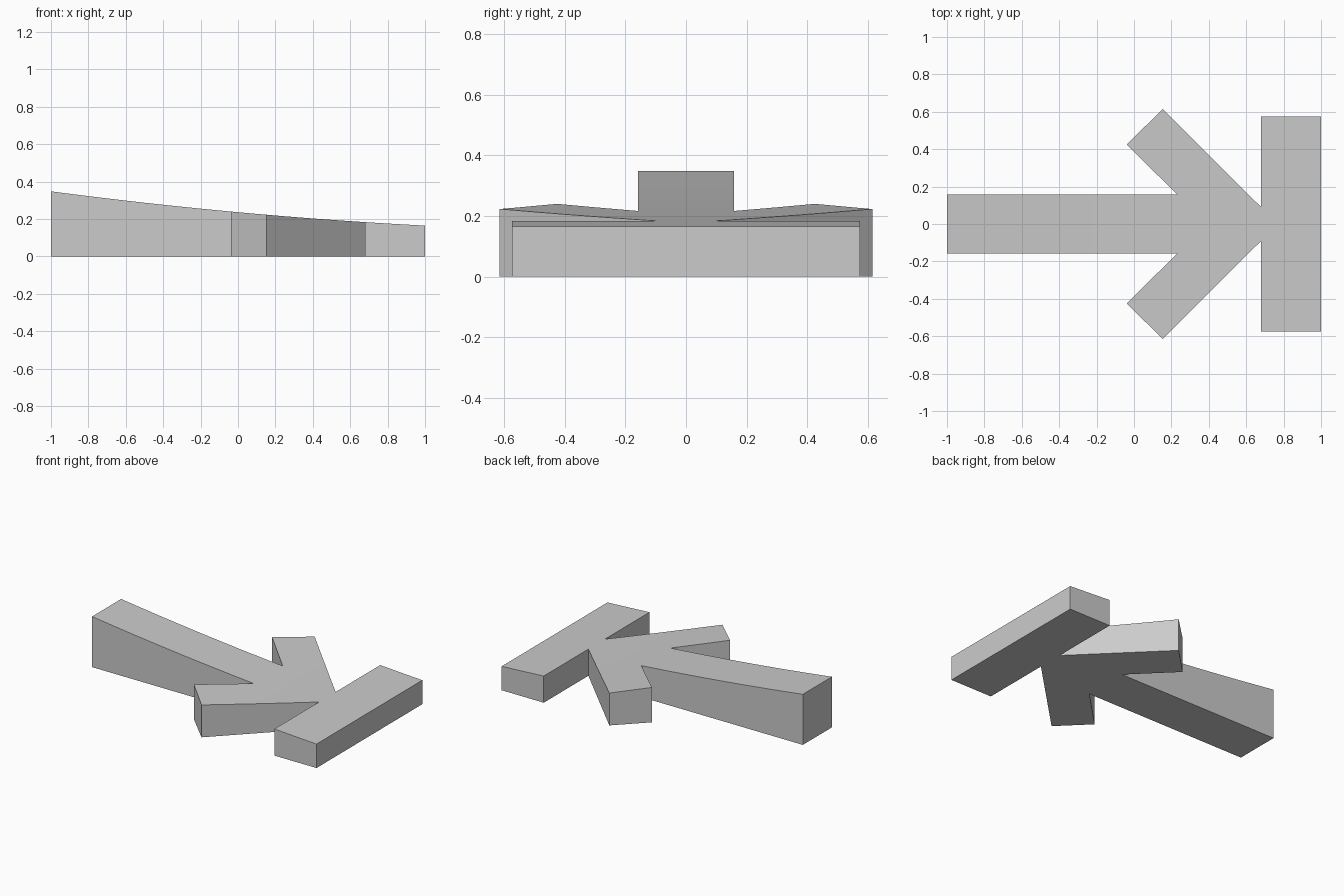
import bpy
import bmesh

cube = bpy.data.objects.get("Cube")
if cube:
    bpy.data.objects.remove(cube, do_unlink=True)


def top_height(x):
    """Gently sagging slope from the tall shaft end to the low crossbar."""
    return 0.2365 - 0.0915 * x + 0.02 * x * x


# Material
grey = bpy.data.materials.new("plain grey")
grey.use_nodes = True
colour = (0.6, 0.6, 0.6, 1)
grey.diffuse_color = colour
grey.node_tree.nodes["Principled BSDF"].inputs["Base Color"].default_value = colour

# Half outline: shaft, swept-back barb, crossbar; mirrored across y = 0
half = [(-1, -0.158), (0.23, -0.158), (-0.038, -0.425), (0.153, -0.615),
        (0.68, -0.09), (0.68, -0.575), (1, -0.575)]
outline = half + [(x, -y) for x, y in reversed(half)]

# Extrude the outline into a slab
bm = bmesh.new()
base = bm.faces.new([bm.verts.new((x, y, 0)) for x, y in outline])
slab = bmesh.ops.extrude_face_region(bm, geom=[base], use_keep_orig=True)
for v in slab["geom"]:
    if isinstance(v, bmesh.types.BMVert):
        v.co.z = 1

# Slice across the length so that the top can bend
for i in range(1, 20):
    bmesh.ops.bisect_plane(bm, geom=bm.verts[:] + bm.edges[:] + bm.faces[:],
                           plane_co=(-1 + i / 10, 0, 0), plane_no=(1, 0, 0))

# Drop the top onto the sloping curve
for v in bm.verts:
    if v.co.z > 0.5:
        v.co.z = top_height(v.co.x)
bmesh.ops.recalc_face_normals(bm, faces=bm.faces[:])

mesh = bpy.data.meshes.new("barbed_arrow_with_crossbar")
bm.to_mesh(mesh)
bm.free()
mesh.materials.append(grey)
arrow = bpy.data.objects.new("barbed_arrow_with_crossbar", mesh)
bpy.context.collection.objects.link(arrow)

# Smooth the curved top while the corners stay sharp
bpy.context.view_layer.objects.active = arrow
arrow.select_set(True)
bpy.ops.object.shade_smooth_by_angle(angle=0.5)
